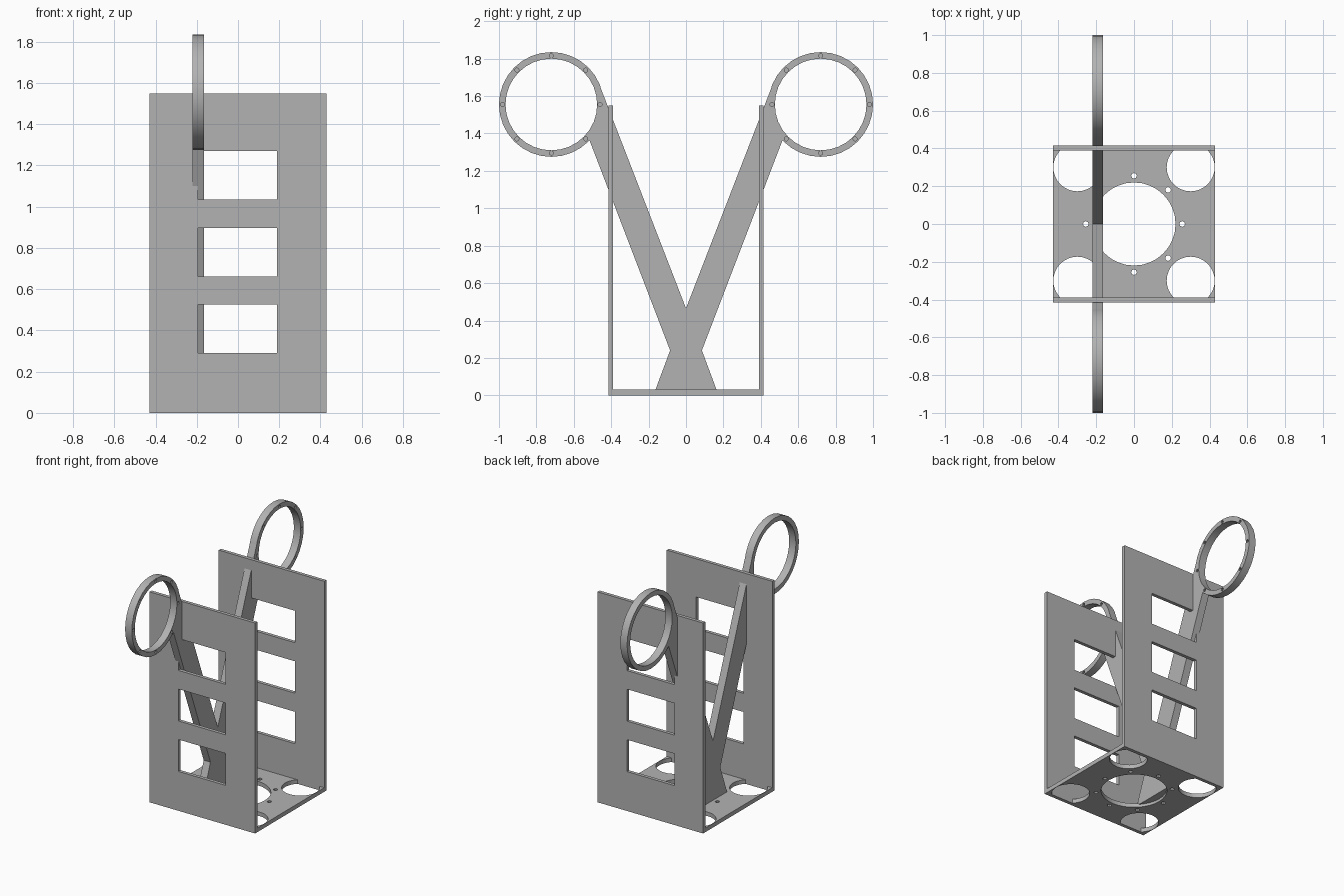
import bpy, bmesh
from math import radians, sin, cos, pi
from mathutils import Matrix, Vector

cube = bpy.data.objects.get("Cube")
if cube:
    bpy.data.objects.remove(cube, do_unlink=True)

GREY = (0.45, 0.45, 0.45, 1)
grey = bpy.data.materials.new("plain_grey")
grey.use_nodes = True
grey.diffuse_color = GREY
grey.node_tree.nodes["Principled BSDF"].inputs["Base Color"].default_value = GREY

WIDTH, OUT, IN, HEIGHT, FLOOR = 0.43, 0.415, 0.39, 1.55, 0.03
ARM_X, ARM_T = -0.1925, 0.055
RING_Y, RING_Z, RING_R, HOLE_R = 0.72, 1.555, 0.28, 0.245


def finish(name, bm):
    bmesh.ops.recalc_face_normals(bm, faces=bm.faces)
    mesh = bpy.data.meshes.new(name)
    bm.to_mesh(mesh)
    bm.free()
    mesh.materials.append(grey)
    obj = bpy.data.objects.new(name, mesh)
    bpy.context.collection.objects.link(obj)
    return obj


def add_box(bm, low, high):
    low, high = Vector(low), Vector(high)
    scale = Matrix.Diagonal((*(high - low), 1))
    bmesh.ops.create_cube(bm, size=1, matrix=Matrix.Translation((low + high) / 2) @ scale)


def add_disc(bm, centre, radius, depth, sides, axis="Z"):
    turn = Matrix.Rotation(pi / 2, 4, "Y") if axis == "X" else Matrix()
    bmesh.ops.create_cone(bm, cap_ends=True, segments=sides, radius1=radius, radius2=radius,
                          depth=depth, matrix=Matrix.Translation(centre) @ turn)


def cut(obj, bm):
    """Subtract the shapes in bm from obj."""
    cutter = finish("cutter", bm)
    cutter.hide_render = True
    mod = obj.modifiers.new("cut", "BOOLEAN")
    mod.operation, mod.solver, mod.object = "DIFFERENCE", "EXACT", cutter
    bpy.context.view_layer.objects.active = obj
    bpy.ops.object.modifier_apply(modifier=mod.name)
    bpy.data.objects.remove(cutter, do_unlink=True)


def smooth(obj):
    bpy.ops.object.select_all(action="DESELECT")
    obj.select_set(True)
    bpy.context.view_layer.objects.active = obj
    bpy.ops.object.shade_smooth_by_angle(angle=radians(30))


# Front and back panels with three windows each
for name, side in (("front_panel", -1), ("back_panel", 1)):
    y0, y1 = sorted((side * IN, side * OUT))
    bm = bmesh.new()
    add_box(bm, (-WIDTH, y0, 0), (WIDTH, y1, HEIGHT))
    panel = finish(name, bm)
    bm = bmesh.new()
    for i in range(3):
        z = 0.29 + 0.372 * i
        add_box(bm, (-0.195, y0 - 0.1, z), (0.19, y1 + 0.1, z + 0.235))
    cut(panel, bm)

# Floor plate with a central opening, corner openings and screw holes
bm = bmesh.new()
add_box(bm, (-WIDTH, -IN, 0), (WIDTH, IN, FLOOR))
floor = finish("floor_plate", bm)
bm = bmesh.new()
add_disc(bm, (0, 0, 0), 0.22, 0.2, 32)
for sx in (-1, 1):
    for sy in (-1, 1):
        add_disc(bm, (sx * 0.3, sy * 0.3, 0), 0.127, 0.2, 32)
for i in range(8):
    a = i * pi / 4
    add_disc(bm, (0.255 * cos(a), 0.255 * sin(a), 0), 0.015, 0.2, 8)
cut(floor, bm)
smooth(floor)

# Crossed arms: half outline, mirrored, then given thickness
half = [(0.167, FLOOR - 0.01), (0.085, 0.24)]
for i in range(9):
    a = radians(223 - 65 * i / 8)
    half.append((RING_Y + 0.278 * cos(a), RING_Z + 0.278 * sin(a)))
outline = half + [(0, 0.465)] + [(-y, z) for y, z in reversed(half)]
bm = bmesh.new()
face = bm.faces.new([bm.verts.new((ARM_X - ARM_T / 2, y, z)) for y, z in outline])
new = bmesh.ops.extrude_face_region(bm, geom=[face])["geom"]
bmesh.ops.translate(bm, vec=(ARM_T, 0, 0), verts=[v for v in new if isinstance(v, bmesh.types.BMVert)])
finish("crossed_arms", bm)

# Rings at the arm ends with blind screw holes on one face
for name, side in (("front_ring", -1), ("back_ring", 1)):
    centre = (ARM_X, side * RING_Y, RING_Z)
    bm = bmesh.new()
    add_disc(bm, centre, RING_R, ARM_T, 32, "X")
    ring = finish(name, bm)
    bm = bmesh.new()
    add_disc(bm, centre, HOLE_R, 0.2, 32, "X")
    for i in range(8):
        a = i * pi / 4
        add_disc(bm, (ARM_X + ARM_T / 2, centre[1] + 0.26 * cos(a), RING_Z + 0.26 * sin(a)),
                 0.011, 0.06, 10, "X")
    cut(ring, bm)
    smooth(ring)
